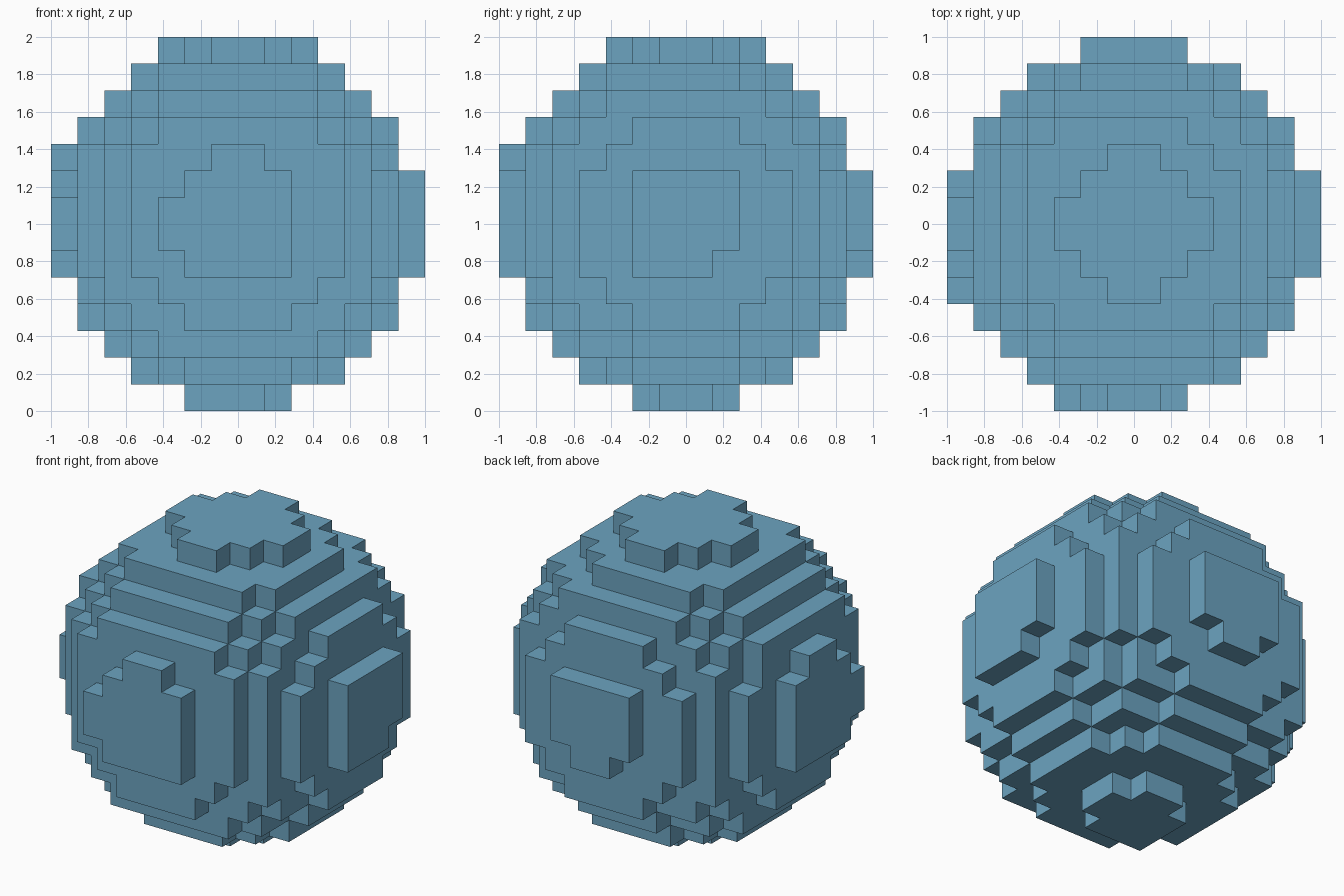
import bpy
import bmesh
from itertools import product
from mathutils import Vector

cube = bpy.data.objects.get("Cube")
if cube:
    bpy.data.objects.remove(cube, do_unlink=True)

HALF = 7                                  # blocks from centre to rim
UNIT = 1 / HALF                           # block size
CENTRE = Vector((-0.06, -0.08, 0.11))     # slightly off-centre ball, in blocks
RADIUS_SQ = 47.87

# Single flat colour
blue = bpy.data.materials.new("soft_blue")
blue.use_nodes = True
colour = (0.15, 0.37, 0.53, 1)
blue.diffuse_color = colour
blue.node_tree.nodes["Principled BSDF"].inputs["Base Color"].default_value = colour


def filled(cell):
    """True where a block's middle lies inside the ball."""
    middle = Vector(cell) + Vector((0.5, 0.5, 0.5))
    return (middle - CENTRE).length_squared < RADIUS_SQ


def add_face(bm, cell, axis, side):
    """Add the square on one side of a block, facing outwards."""
    u, v = (axis + 1) % 3, (axis + 2) % 3
    corners = []
    for du, dv in ((0, 0), (1, 0), (1, 1), (0, 1)):
        p = Vector(cell)
        p[axis] += side
        p[u] += du
        p[v] += dv
        p.z += HALF
        corners.append(bm.verts.new(p * UNIT))
    bm.faces.new(corners if side else corners[::-1])


# Blocky ball: keep only the faces between filled and empty blocks
bm = bmesh.new()
for cell in product(range(-HALF, HALF), repeat=3):
    if not filled(cell):
        continue
    for axis, side in product(range(3), (0, 1)):
        neighbour = list(cell)
        neighbour[axis] += 1 if side else -1
        if not filled(neighbour):
            add_face(bm, cell, axis, side)
bmesh.ops.remove_doubles(bm, verts=bm.verts, dist=UNIT / 100)

mesh = bpy.data.meshes.new("blocky_ball")
bm.to_mesh(mesh)
bm.free()
mesh.materials.append(blue)
ball = bpy.data.objects.new("blocky_ball", mesh)
bpy.context.collection.objects.link(ball)
